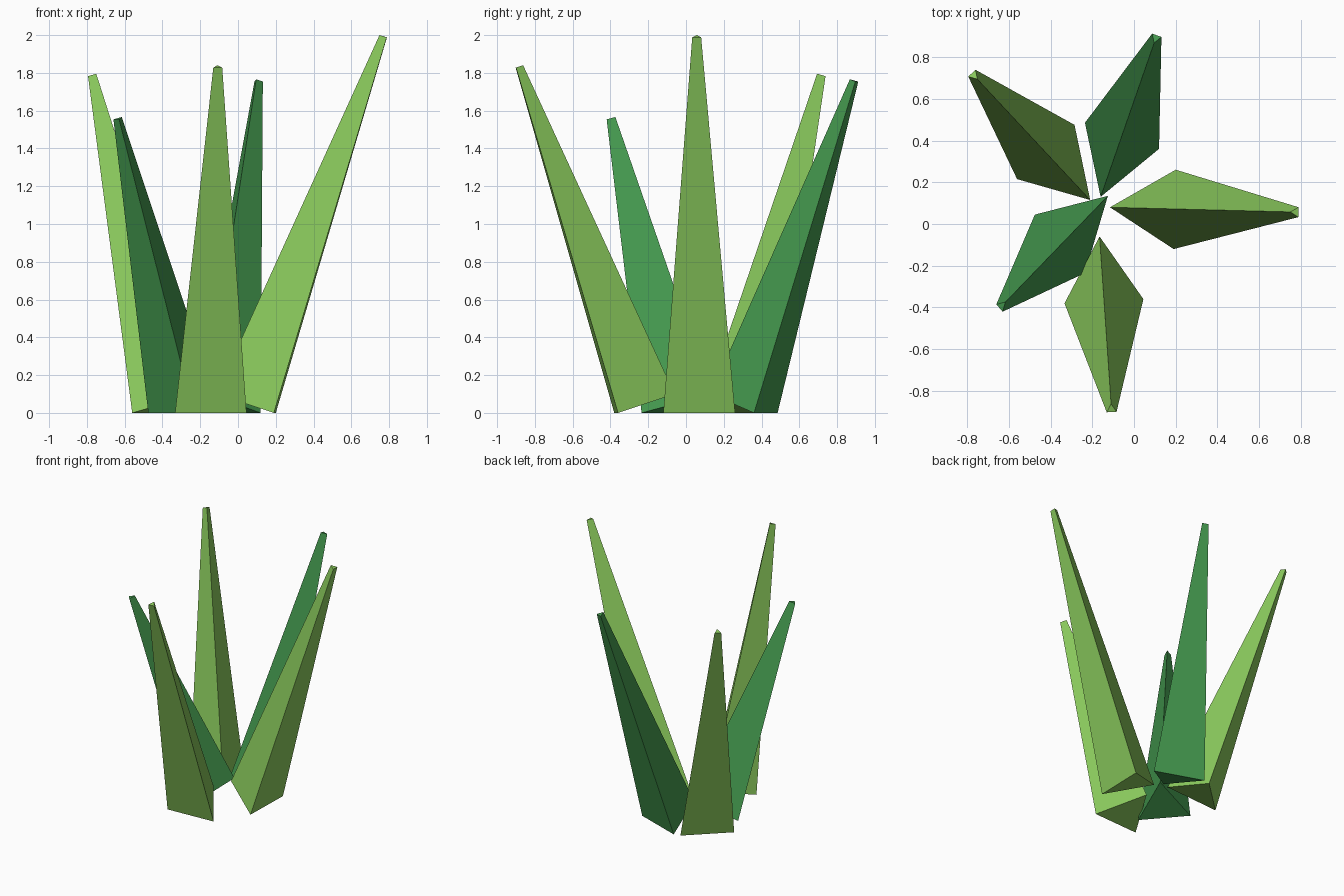
import bpy, bmesh
from mathutils import Vector

if "Cube" in bpy.data.objects:
    bpy.data.objects.remove(bpy.data.objects["Cube"])


def material(name, color):
    m = bpy.data.materials.new(name)
    m.diffuse_color = color
    m.use_nodes = True
    m.node_tree.nodes["Principled BSDF"].inputs["Base Color"].default_value = m.diffuse_color
    return m


light = material("light_green", (0.26, 0.60, 0.11, 1))
dark = material("dark_green", (0.06, 0.33, 0.08, 1))


def leaf(name, left, right, inner, tip, mat, taper=0.125):
    """Three-sided tapering blade: outer edge on the ground, inner corner lifted."""
    base = [Vector((*left, 0)), Vector((*right, 0)), Vector((*inner, 0.1))]
    centre = sum(base, Vector()) / 3
    end = [Vector(tip) + (p - centre) * taper for p in base]
    bm = bmesh.new()
    lo = [bm.verts.new(p) for p in base]
    hi = [bm.verts.new(p) for p in end]
    bm.faces.new(lo)
    bm.faces.new(hi)
    for i in range(3):
        j = (i + 1) % 3
        bm.faces.new((lo[i], lo[j], hi[j], hi[i]))
    bmesh.ops.recalc_face_normals(bm, faces=bm.faces)
    mesh = bpy.data.meshes.new(name)
    bm.to_mesh(mesh)
    bm.free()
    mesh.materials.append(mat)
    bpy.context.collection.objects.link(bpy.data.objects.new(name, mesh))


# Five blades fanning out around the plant's centre
leaf("right_leaf", (0.20, 0.26), (0.19, -0.12), (-0.115, 0.08), (0.775, 0.057, 1.992), light)
leaf("front_leaf", (-0.333, -0.38), (0.045, -0.36), (-0.165, -0.06), (-0.108, -0.888, 1.832), light)
leaf("front_left_leaf", (-0.475, 0.045), (-0.235, -0.235), (-0.125, 0.135), (-0.635, -0.393, 1.558), dark)
leaf("back_left_leaf", (-0.56, 0.215), (-0.285, 0.475), (-0.21, 0.115), (-0.768, 0.713, 1.787), light)
leaf("back_leaf", (-0.235, 0.485), (0.12, 0.36), (-0.16, 0.13), (0.105, 0.892, 1.758), dark)
